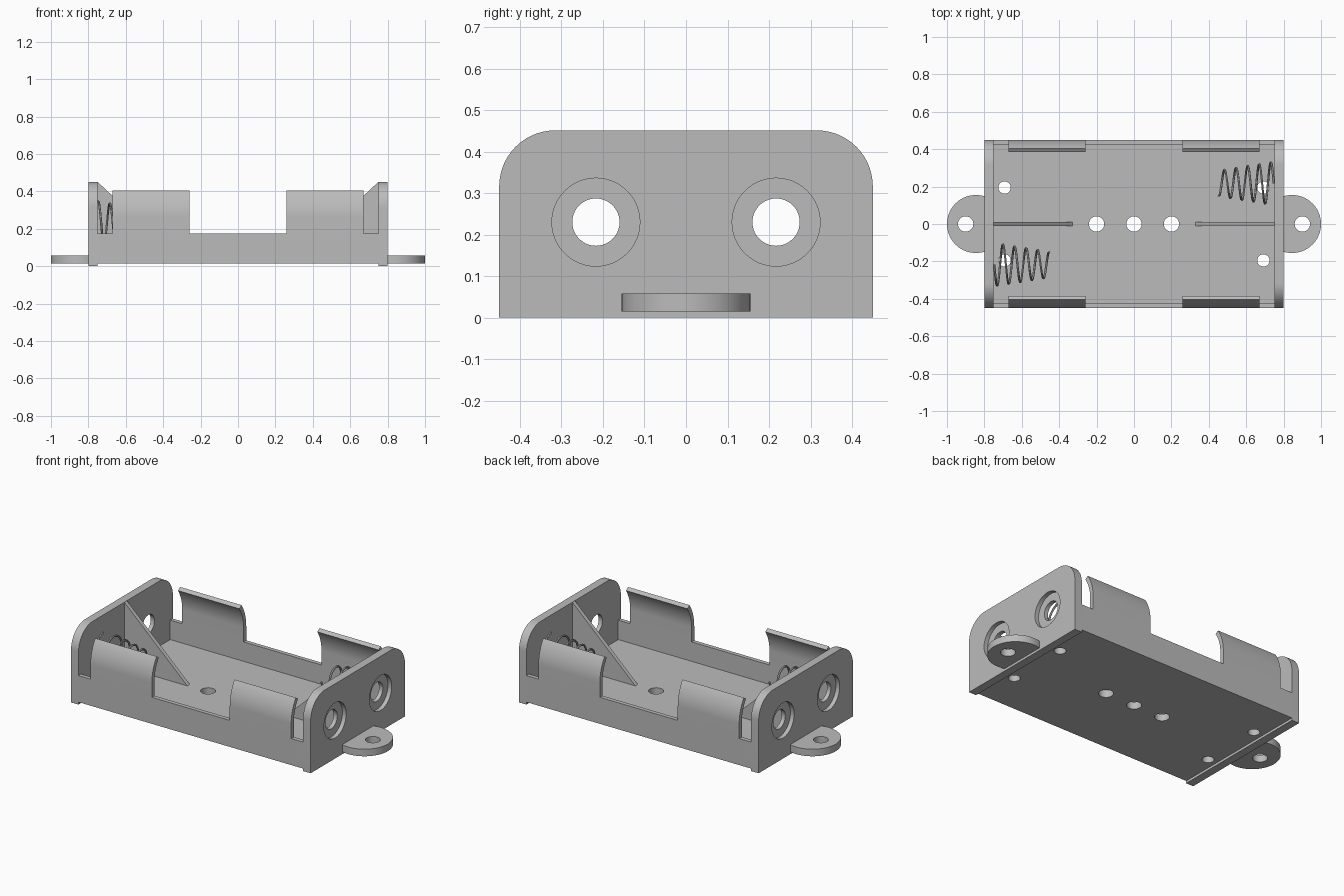
import bpy, bmesh
from math import sin, cos, pi, radians, asin
from mathutils import Matrix, Vector

cube = bpy.data.objects.get("Cube")
if cube:
    bpy.data.objects.remove(cube, do_unlink=True)

grey = bpy.data.materials.new("plain grey")
grey.use_nodes = True
colour = (0.5, 0.5, 0.5, 1)
grey.diffuse_color = colour
grey.node_tree.nodes["Principled BSDF"].inputs["Base Color"].default_value = colour

WALL, END, FLOOR, BASE = 0.75, 0.80, 0.058, 0.015   # inner/outer end x, floor top/bottom
CELL_Y, CELL_Z = 0.217, 0.23                        # axis of each battery bay


def extrude(name, points, axis, lo, hi):
    """Extrude a closed 2D profile along x, y or z between lo and hi."""
    place = {"x": lambda a, b, t: (t, a, b),
             "y": lambda a, b, t: (a, t, b),
             "z": lambda a, b, t: (a, b, t)}[axis]
    bm = bmesh.new()
    face = bm.faces.new([bm.verts.new(place(a, b, lo)) for a, b in points])
    new = bmesh.ops.extrude_face_region(bm, geom=[face])["geom"]
    shift = Vector(place(0, 0, hi - lo))
    bmesh.ops.translate(bm, vec=shift, verts=[v for v in new if isinstance(v, bmesh.types.BMVert)])
    bmesh.ops.recalc_face_normals(bm, faces=bm.faces)
    mesh = bpy.data.meshes.new(name)
    bm.to_mesh(mesh)
    bm.free()
    mesh.materials.append(grey)
    ob = bpy.data.objects.new(name, mesh)
    bpy.context.collection.objects.link(ob)
    return ob


def arc(cx, cy, r, start, end, n):
    angles = [radians(start + (end - start) * i / n) for i in range(n + 1)]
    return [(cx + r * cos(a), cy + r * sin(a)) for a in angles]


def disc(x, y, r, n=40):
    return arc(x, y, r, 0, 360, n)[:-1]


def rect(a, b, c, d):
    return [(a, b), (c, b), (c, d), (a, d)]


def cut(ob, cutters):
    """Subtract the cutters, bake the result and delete them."""
    for c in cutters:
        mod = ob.modifiers.new("cut", "BOOLEAN")
        mod.operation, mod.solver, mod.object = "DIFFERENCE", "EXACT", c
    bpy.context.view_layer.update()
    graph = bpy.context.evaluated_depsgraph_get()
    mesh = bpy.data.meshes.new_from_object(ob.evaluated_get(graph))
    ob.modifiers.clear()
    ob.data = mesh
    for c in cutters:
        bpy.data.objects.remove(c, do_unlink=True)


def turned_copy(ob, name):
    """Copy turned half way round the vertical axis."""
    mesh = ob.data.copy()
    mesh.transform(Matrix.Rotation(pi, 4, "Z"))
    copy = bpy.data.objects.new(name, mesh)
    bpy.context.collection.objects.link(copy)


# Floor with drainage and screw holes
floor = extrude("floor", rect(-WALL, -0.45, WALL, 0.45), "z", BASE, FLOOR)
holes = [(x, 0, 0.041) for x in (-0.2, 0, 0.2)]
holes += [(sx * 0.692, sy * 0.195, 0.033) for sx in (-1, 1) for sy in (-1, 1)]
cut(floor, [extrude("cutter", disc(x, y, r), "z", -0.1, 0.2) for x, y, r in holes])

# Low side wall with two curved clips; the profile is in y, z
bend_z, radius, thick, rail_z = 0.26, 0.256, 0.025, 0.175
bend = 180 / pi * asin((0.405 - bend_z) / radius)
centre = 0.45 - radius
clip = ([(0.45, rail_z)] + arc(centre, bend_z, radius, 0, bend, 12)
        + arc(centre, bend_z, radius - thick, bend, 0, 12) + [(0.45 - thick, rail_z)])
wall = extrude("left_side_rail", rect(0.45 - thick, FLOOR, 0.45, rail_z), "x", -WALL, WALL)
turned_copy(wall, "right_side_rail")
for side, lo, hi in (("front", -0.67, -0.26), ("rear", 0.26, 0.67)):
    part = extrude(side + "_clip", clip, "x", lo, hi)
    turned_copy(part, side + "_clip_opposite")

# End wall with rounded top corners and counterbored holes
profile = ([(-0.45, 0), (0.45, 0)] + arc(0.315, 0.316, 0.135, 0, 90, 14)
           + arc(-0.315, 0.316, 0.135, 90, 180, 14))
end = extrude("left_end_wall", profile, "x", WALL, END)
bores = []
for y in (-CELL_Y, CELL_Y):
    bores.append(extrude("cutter", disc(y, CELL_Z, 0.106, 48), "x", END - 0.025, END + 0.1))
    bores.append(extrude("cutter", disc(y, CELL_Z, 0.057), "x", WALL - 0.1, END + 0.05))
cut(end, bores)
turned_copy(end, "right_end_wall")

# Mounting tab with a screw hole
tab_edge = [p for p in arc(0.845, 0, 0.155, -107, 107, 40)]
tab = extrude("left_mounting_tab", tab_edge, "z", BASE, FLOOR)
cut(tab, [extrude("cutter", disc(0.9, 0, 0.041), "z", -0.1, 0.2)])
turned_copy(tab, "right_mounting_tab")

# Triangular divider rib between the bays
rib = extrude("left_divider_rib", [(WALL, FLOOR), (WALL, 0.45), (0.33, FLOOR)], "y", -0.012, 0.012)
turned_copy(rib, "right_divider_rib")

# Tapered contact spring, swept along a helix
curve = bpy.data.curves.new("spring_path", "CURVE")
curve.dimensions = "3D"
curve.bevel_depth, curve.bevel_resolution, curve.use_fill_caps = 0.006, 1, True
turns, steps = 4.75, 170
line = curve.splines.new("POLY")
line.points.add(steps)
for i, point in enumerate(line.points):
    t = i / steps
    a, r = 2 * pi * turns * t, 0.115 - 0.047 * t
    point.co = (-0.747 + 0.294 * t, -CELL_Y - r * sin(a), CELL_Z + r * cos(a), 1)
path = bpy.data.objects.new("spring_path", curve)
bpy.context.collection.objects.link(path)
bpy.context.view_layer.update()
mesh = bpy.data.meshes.new_from_object(path.evaluated_get(bpy.context.evaluated_depsgraph_get()))
bpy.data.objects.remove(path, do_unlink=True)
mesh.materials.clear()
mesh.materials.append(grey)
spring = bpy.data.objects.new("right_contact_spring", mesh)
bpy.context.collection.objects.link(spring)
turned_copy(spring, "left_contact_spring")

# Smooth the round surfaces, keep edges crisp
bpy.ops.object.select_all(action="DESELECT")
for ob in bpy.context.collection.objects:
    if ob.type == "MESH":
        ob.select_set(True)
        bpy.context.view_layer.objects.active = ob
bpy.ops.object.shade_smooth_by_angle(angle=radians(35))
